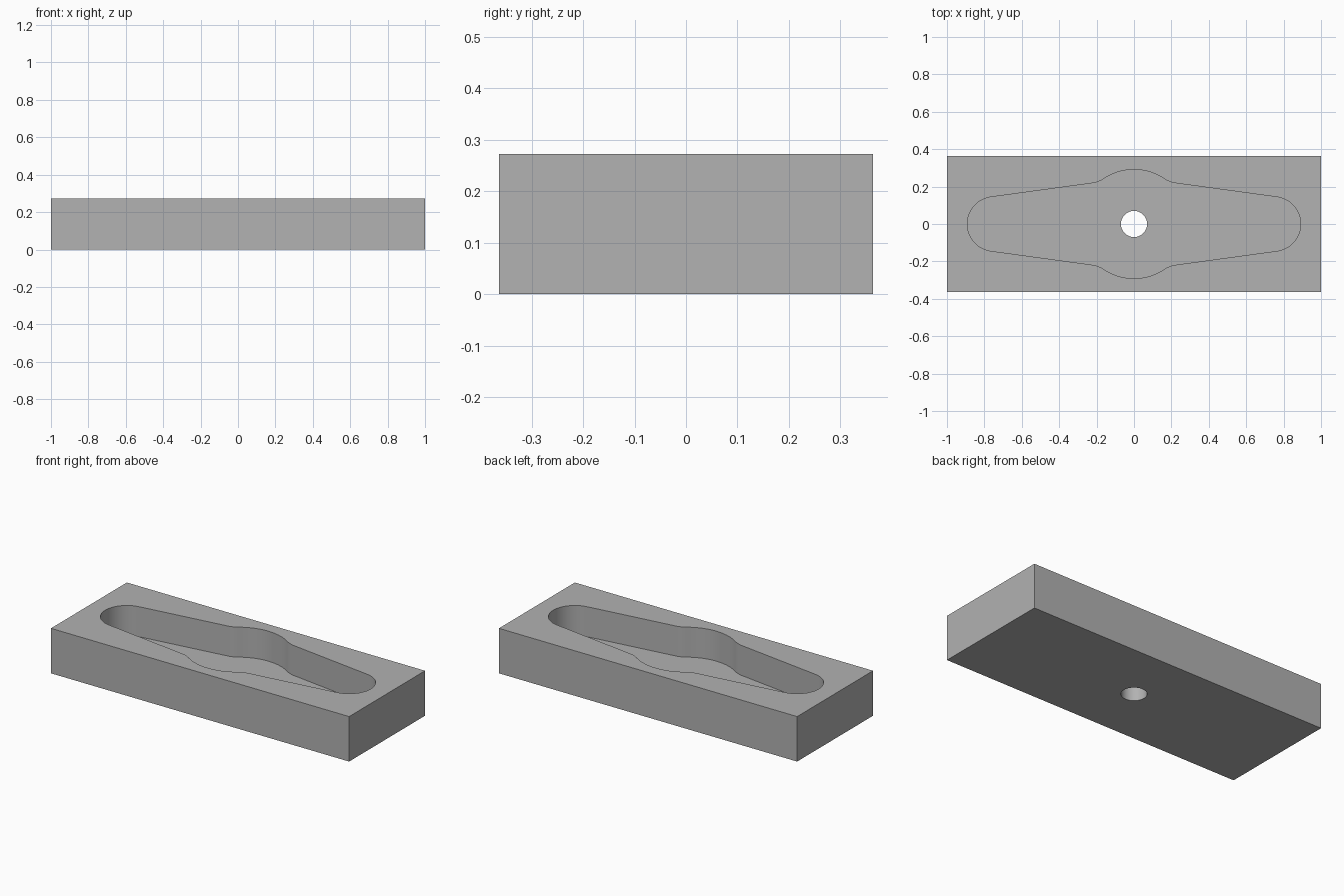
import bpy, bmesh, math
from mathutils import Vector

cube = bpy.data.objects.get("Cube")
if cube:
    bpy.data.objects.remove(cube, do_unlink=True)

UNIT = 2 / 110                      # the block is 110 units long
LENGTH, WIDTH, HEIGHT = 110 * UNIT, 40 * UNIT, 15 * UNIT
FLOOR = 5 * UNIT                    # height of the pocket floor

grey = bpy.data.materials.new("plain grey")
grey.use_nodes = True
colour = (0.445, 0.445, 0.445, 1)
grey.diffuse_color = colour
grey.node_tree.nodes["Principled BSDF"].inputs["Base Color"].default_value = colour


def prism(name, outline, bottom, top):
    """Extrude a closed outline between two heights."""
    bm = bmesh.new()
    base = bm.faces.new([bm.verts.new((x, y, bottom)) for x, y in outline])
    up = bmesh.ops.extrude_face_region(bm, geom=[base])["geom"]
    verts = [v for v in up if isinstance(v, bmesh.types.BMVert)]
    bmesh.ops.translate(bm, verts=verts, vec=(0, 0, top - bottom))
    bmesh.ops.recalc_face_normals(bm, faces=bm.faces)
    mesh = bpy.data.meshes.new(name)
    bm.to_mesh(mesh)
    bm.free()
    mesh.materials.append(grey)
    obj = bpy.data.objects.new(name, mesh)
    bpy.context.collection.objects.link(obj)
    return obj


def arc(centre, radius, start, end, steps):
    return [centre + radius * Vector((math.cos(a), math.sin(a)))
            for a in (start + (end - start) * i / steps for i in range(steps + 1))]


def pocket_outline():
    """Round ends, tapering sides and a round middle joined by fillets."""
    end_x, end_r, mid_r, fillet = 41 * UNIT, 8 * UNIT, 16 * UNIT, 8 * UNIT
    tilt = math.radians(7.8)
    normal = Vector((math.sin(tilt), math.cos(tilt)))
    along = Vector((normal.y, -normal.x))
    offset = end_x * normal.x + end_r + fillet
    reach = math.sqrt((mid_r + fillet) ** 2 - offset ** 2)
    blend = normal * offset + along * reach      # fillet centre
    turn = math.atan2(blend.y, blend.x)
    side = math.pi / 2 - tilt
    quarter = arc(Vector((end_x, 0)), end_r, 0, side, 20)
    quarter += arc(blend, fillet, side - math.pi, turn - math.pi, 8)
    quarter += arc(Vector((0, 0)), mid_r, turn, math.pi / 2, 14)
    # Mirror the quarter across both axes
    half = quarter + [Vector((-p.x, p.y)) for p in quarter[-2::-1]]
    return half + [Vector((p.x, -p.y)) for p in half[-2:0:-1]]


hx, hy = LENGTH / 2, WIDTH / 2
block = prism("block", [(-hx, -hy), (hx, -hy), (hx, hy), (-hx, hy)], 0, HEIGHT)
cutters = [
    prism("pocket_cutter", pocket_outline(), FLOOR, HEIGHT + 0.1),
    prism("hole_cutter", arc(Vector((0, 0)), 0.07, 0, math.tau, 48)[:-1], -0.1, HEIGHT),
]

# Cut the pocket, then the through hole
bpy.context.view_layer.objects.active = block
for cutter in cutters:
    cutter.hide_render = True
    cut = block.modifiers.new(cutter.name, "BOOLEAN")
    cut.operation = "DIFFERENCE"
    cut.solver = "EXACT"
    cut.object = cutter
    bpy.ops.object.modifier_apply(modifier=cut.name)
    bpy.data.objects.remove(cutter, do_unlink=True)

# Smooth the curved walls, keep the rims sharp
bpy.ops.object.select_all(action="DESELECT")
block.select_set(True)
bpy.ops.object.shade_smooth_by_angle(angle=math.radians(30))
